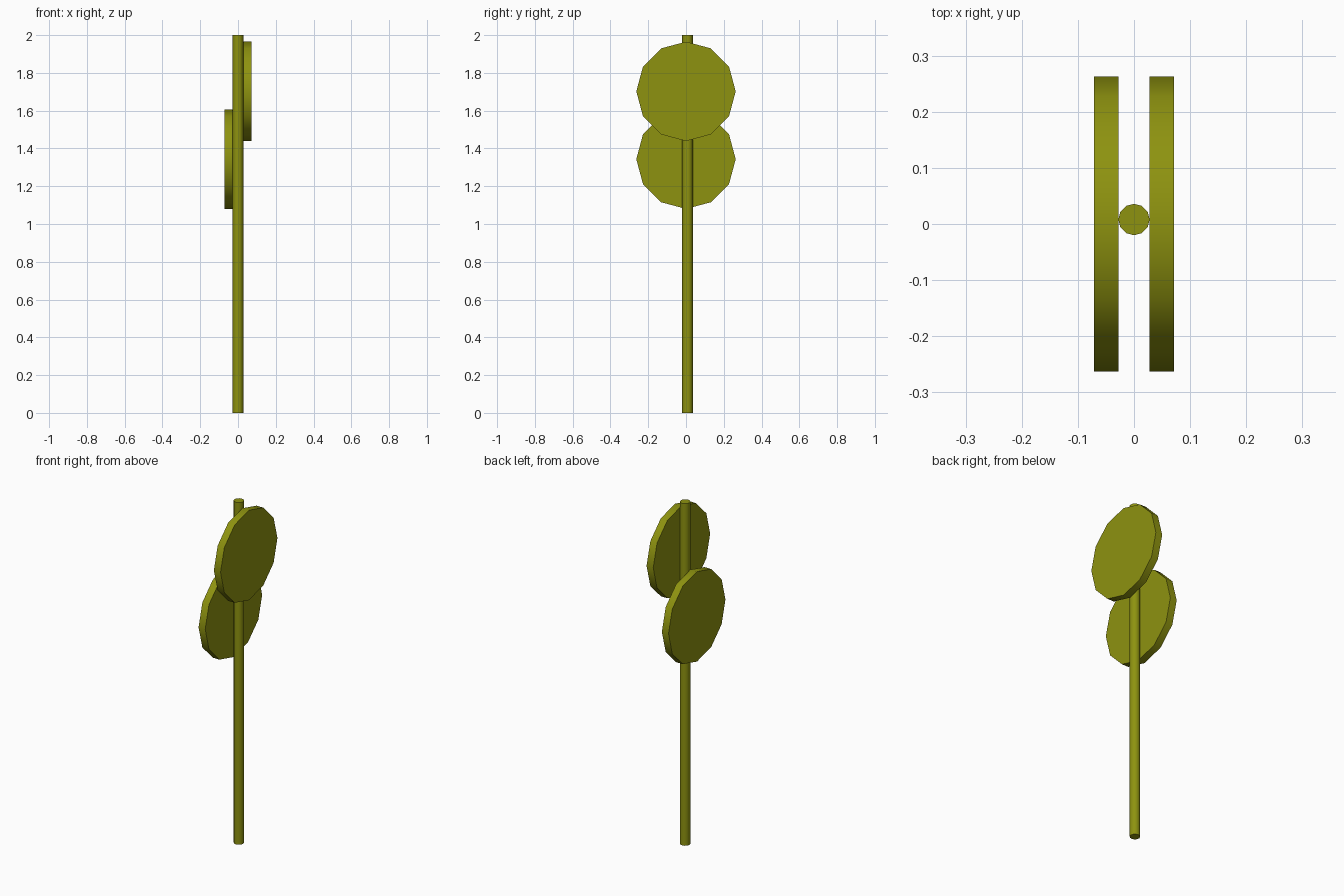
import bpy
from math import pi, radians

if "Cube" in bpy.data.objects:
    bpy.data.objects.remove(bpy.data.objects["Cube"])

olive = bpy.data.materials.new("olive_paint")
olive.diffuse_color = (0.27, 0.29, 0.005, 1)
olive.use_nodes = True
olive.node_tree.nodes["Principled BSDF"].inputs["Base Color"].default_value = olive.diffuse_color


def cylinder(name, radius, depth, location, rotation=(0, 0, 0)):
    bpy.ops.mesh.primitive_cylinder_add(vertices=12, radius=radius, depth=depth,
                                        location=location, rotation=rotation)
    obj = bpy.context.object
    obj.name = name
    obj.data.materials.append(olive)
    bpy.ops.object.transform_apply(location=False, rotation=True, scale=True)
    bpy.ops.object.shade_smooth_by_angle(angle=radians(40))
    return obj


# Upright post
cylinder("post", 0.028, 2.0, (0, 0.008, 1.0))

# Round sign plates, one on each side of the post
for name, side, z in (("upper_disc", 1, 1.702), ("lower_disc", -1, 1.343)):
    cylinder(name, 0.263, 0.043, (side * 0.0495, 0, z), (0, pi / 2, 0))
